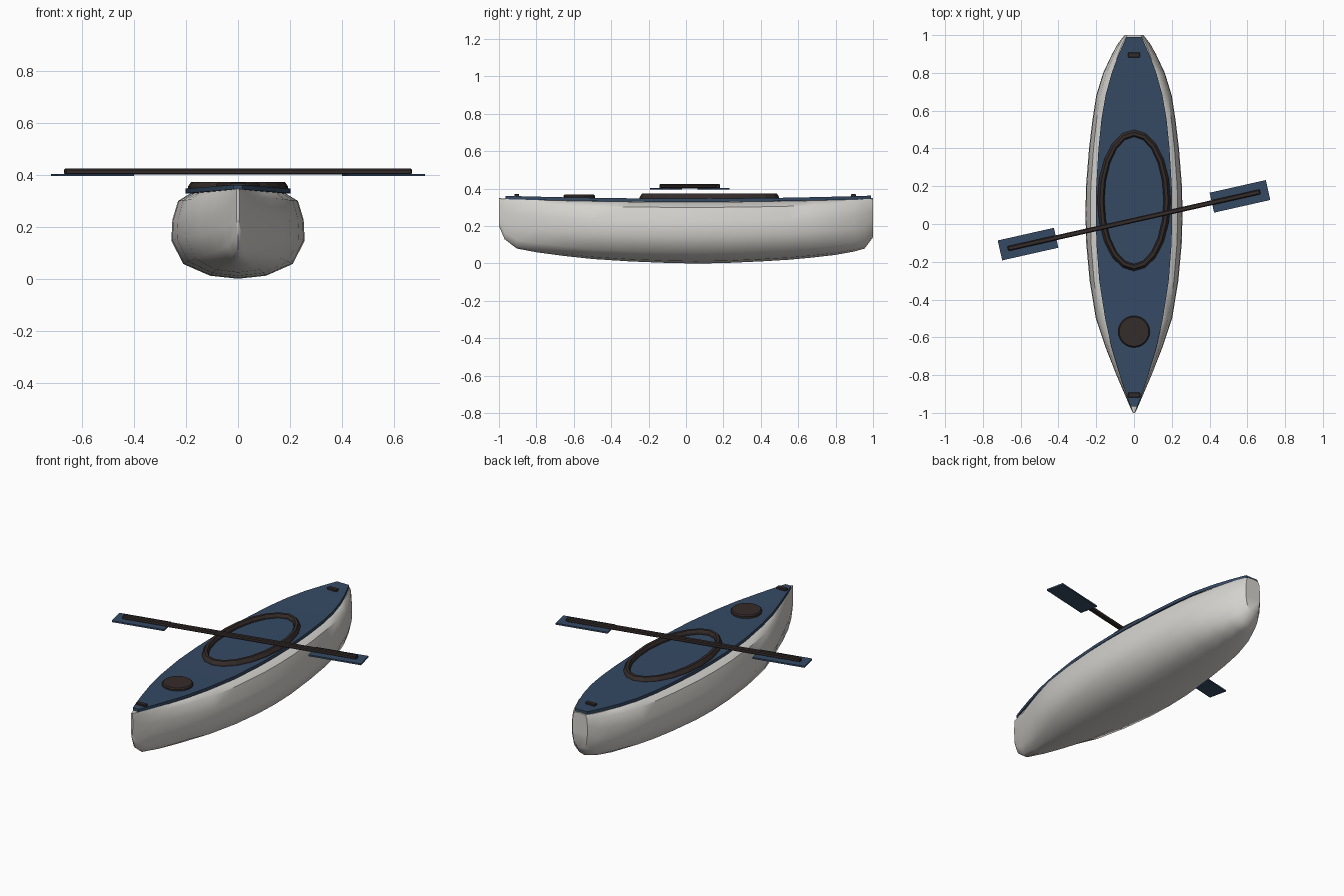
import bpy, bmesh, math
from mathutils import Matrix

if "Cube" in bpy.data.objects:
    bpy.data.objects.remove(bpy.data.objects["Cube"])

def mat(name, c):
    m = bpy.data.materials.new(name)
    m.diffuse_color = (*c, 1)
    m.use_nodes = True
    m.node_tree.nodes["Principled BSDF"].inputs["Base Color"].default_value = m.diffuse_color
    return m

GREY = mat("hull grey", (0.66, 0.645, 0.61))
NAVY = mat("deck navy", (0.036, 0.068, 0.127))
DARK = mat("dark trim", (0.034, 0.025, 0.023))

def finish(name, bm, m, smooth=None):
    bmesh.ops.recalc_face_normals(bm, faces=bm.faces[:])
    me = bpy.data.meshes.new(name)
    bm.to_mesh(me)
    bm.free()
    me.materials.append(m)
    ob = bpy.data.objects.new(name, me)
    bpy.context.collection.objects.link(ob)
    if smooth:
        bpy.ops.object.select_all(action='DESELECT')
        ob.select_set(True)
        bpy.context.view_layer.objects.active = ob
        bpy.ops.object.shade_smooth_by_angle(angle=math.radians(smooth))
    return ob

def loft(rings, closed=False):
    """Skin closed cross-sections; cap the ends unless the loft is a loop."""
    bm = bmesh.new()
    vs = [[bm.verts.new(p) for p in r] for r in rings]
    n = len(vs[0])
    for i in range(len(vs) if closed else len(vs) - 1):
        a, b = vs[i], vs[(i + 1) % len(vs)]
        for j in range(n):
            k = (j + 1) % n
            bm.faces.new((a[j], a[k], b[k], b[j]))
    if not closed:
        bm.faces.new(vs[0])
        bm.faces.new(vs[-1])
    return bm

def box(name, size, loc, m, angle=0, bevel=0):
    bm = bmesh.new()
    bmesh.ops.create_cube(bm, size=1, matrix=Matrix.Diagonal((*size, 1)))
    if bevel:
        bmesh.ops.bevel(bm, geom=bm.edges[:], offset=bevel, segments=1, affect='EDGES')
    bm.transform(Matrix.Translation(loc) @ Matrix.Rotation(angle, 4, 'Z'))
    return finish(name, bm, m)

# hull: (y, half width, bottom z)
stations = [(-1, .006, .2), (-.97, .02, .13), (-.905, .048, .08), (-.8, .093, .06),
            (-.65, .152, .04), (-.5, .202, .024), (-.3, .235, .011), (-.1, .253, .003),
            (.05, .257, 0), (.2, .254, .002), (.4, .238, .011), (.55, .22, .02),
            (.68, .2, .032), (.8, .163, .046), (.9, .116, .064), (.955, .085, .08), (1, .05, .14)]
section = [(.42, .035), (.82, .17), (1, .44), (.985, .68), (.9, .9), (.72, .985)]

def sheer(y):
    return .333 + .016 * y * y

rings = []
for y, w, zb in stations:
    h = sheer(y) - zb
    half = [(w * a, y, zb + h * b) for a, b in section]
    rings.append([(0, y, zb)] + half + [(0, y, zb + h)]
                 + [(-x, yy, z) for x, yy, z in reversed(half)])
finish("hull", loft(rings), GREY, 40)

# deck plate following the sheer line
deck = [(-.965, .018), (-.9, .042), (-.8, .075), (-.65, .12), (-.5, .153), (-.3, .184),
        (-.1, .199), (.05, .202), (.2, .2), (.4, .188), (.55, .173), (.68, .151),
        (.8, .118), (.9, .08), (.99, .04)]
rings = []
for y, w in deck:
    t = sheer(y) + .014
    rings.append([(-w, y, t - .018), (w, y, t - .018), (w, y, t), (-w, y, t)])
finish("deck", loft(rings), NAVY, 30)

# cockpit coaming: oval ring with a chamfered profile
profile = [(.01, .34), (.008, .355), (-.004, .373), (-.02, .373), (-.028, .36), (-.028, .34)]
rings = []
for i in range(20):
    a = math.tau * i / 20
    rings.append([((.185 + d) * math.cos(a), .125 + (.365 + d) * math.sin(a), z)
                  for d, z in profile])
finish("cockpit_coaming", loft(rings, True), DARK)

# round hatch with a chamfered rim
rings = [[(r * math.cos(math.tau * i / 24), -.57 + r * math.sin(math.tau * i / 24), z)
          for i in range(24)] for r, z in ((.084, .335), (.084, .362), (.078, .369))]
finish("hatch", loft(rings), DARK)

# carry handles
for name, y in (("bow_handle", -.905), ("stern_handle", .895)):
    box(name, (.062, .026, .016), (0, y, .363), DARK, bevel=.003)

# paddle laid across the cockpit
ang = math.radians(12.7)
box("paddle_shaft", (1.37, .026, .024), (0, .02, .413), DARK, ang, .005)
for name, s in (("paddle_blade_right", 1), ("paddle_blade_left", -1)):
    r = .575 * s
    box(name, (.305, .108, .009), (r * math.cos(ang), .02 + r * math.sin(ang), .4), NAVY, ang)
